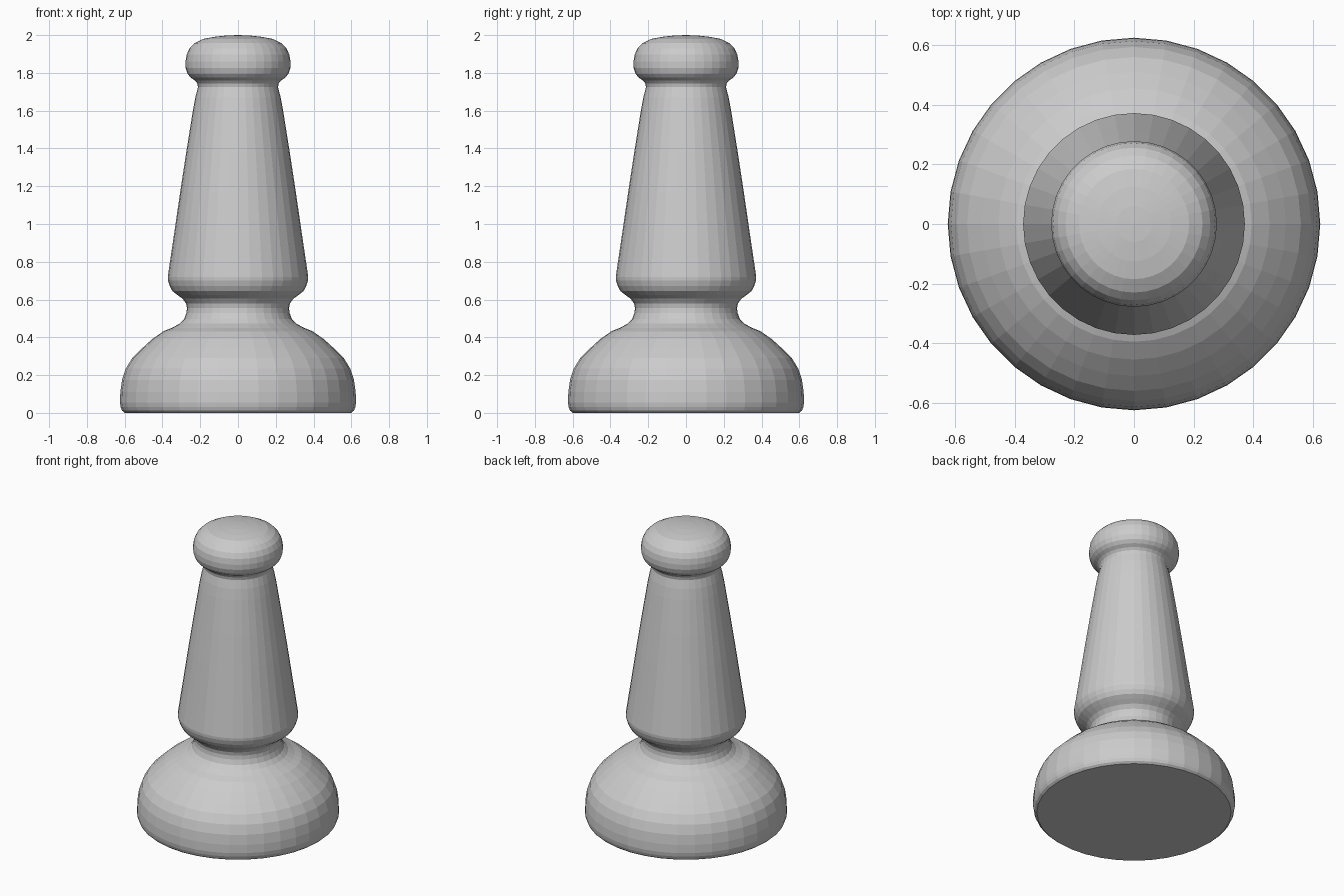
import bpy, bmesh
from math import tau
from mathutils import Vector

SIDES = 36

# profile as (radius, height), from the underside centre to the crown
foot = [(0, 0), (0.6, 0), (0.614, 0.012), (0.621, 0.03), (0.625, 0.055)]
dome = [(0.623, 0.11), (0.614, 0.175), (0.594, 0.235), (0.56, 0.29),
        (0.51, 0.34), (0.455, 0.39), (0.395, 0.432), (0.35, 0.45)]
waist = [(0.31, 0.472), (0.285, 0.498), (0.273, 0.53), (0.27, 0.555),
         (0.275, 0.58), (0.294, 0.605), (0.322, 0.625)]
shaft = [(0.347, 0.645), (0.362, 0.672), (0.371, 0.702), (0.372, 0.72),
         (0.338, 0.95), (0.306, 1.17), (0.274, 1.38), (0.239, 1.6),
         (0.226, 1.67), (0.212, 1.725)]
head = [(0.216, 1.745), (0.228, 1.76), (0.25, 1.775), (0.267, 1.795),
        (0.277, 1.825), (0.278, 1.86), (0.272, 1.897), (0.256, 1.93),
        (0.23, 1.957), (0.185, 1.98), (0.125, 1.991), (0.06, 1.998), (0, 2)]


def lathe(name, profile):
    bm = bmesh.new()
    verts = [bm.verts.new((r, 0, z)) for r, z in profile]
    edges = [bm.edges.new(pair) for pair in zip(verts, verts[1:])]
    bmesh.ops.spin(bm, geom=verts + edges, cent=Vector(), axis=(0, 0, 1),
                   angle=tau, steps=SIDES, use_duplicate=False)
    bmesh.ops.remove_doubles(bm, verts=bm.verts, dist=0.0005)
    bmesh.ops.recalc_face_normals(bm, faces=bm.faces)
    mesh = bpy.data.meshes.new(name)
    bm.to_mesh(mesh)
    bm.free()
    obj = bpy.data.objects.new(name, mesh)
    bpy.context.collection.objects.link(obj)
    return obj


# one continuous turned piece with flat facets
lathe("turned_post", foot + dome + waist + shaft + head)
